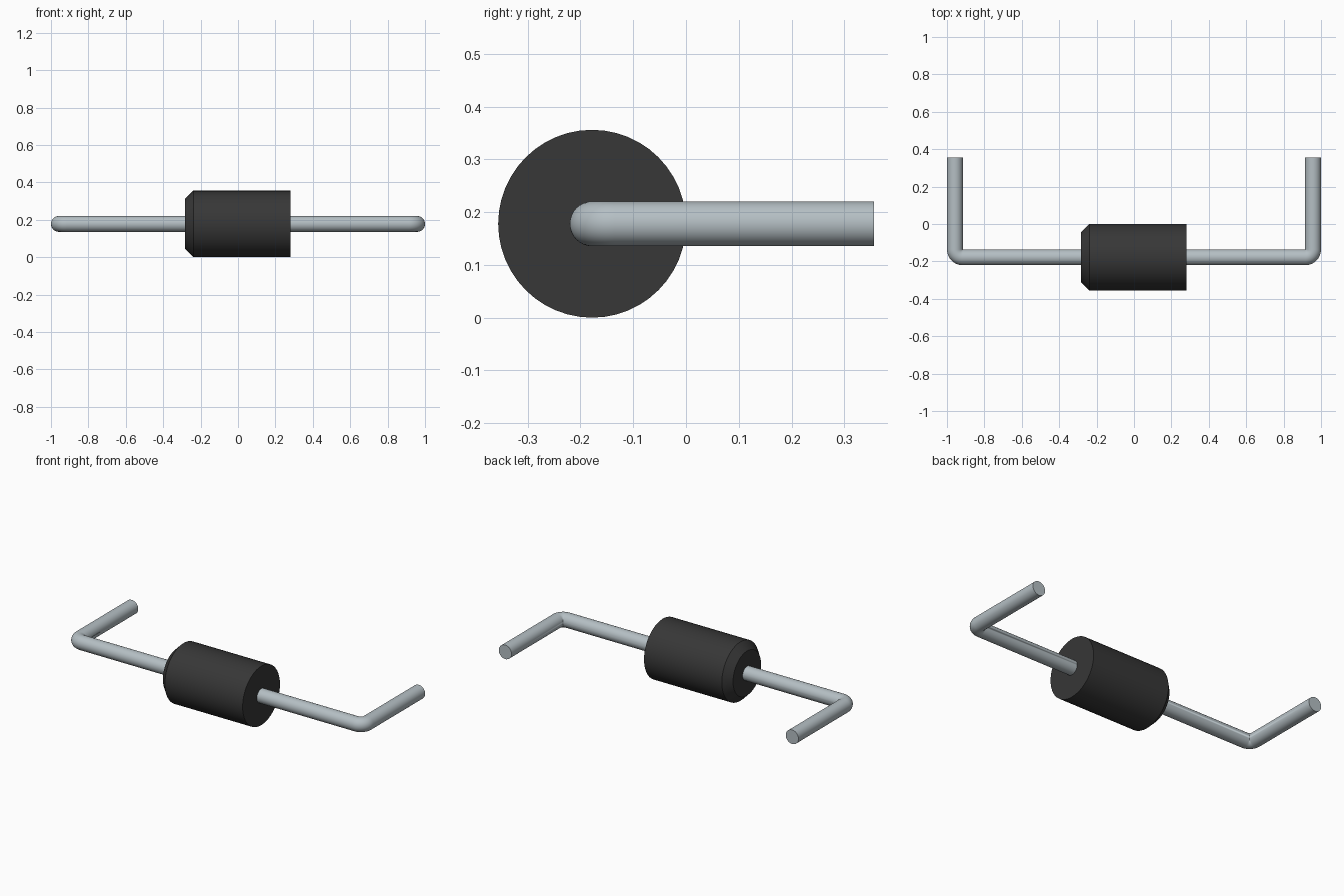
import bpy, bmesh, math
from mathutils import Vector

cube = bpy.data.objects.get("Cube")
if cube:
    bpy.data.objects.remove(cube, do_unlink=True)

AXIS_Y, AXIS_Z = -0.178, 0.178   # centre line of the body
BODY_R, WIRE_R = 0.178, 0.0425
WIRE_SIDES, BODY_SIDES = 32, 48


def material(name, color):
    m = bpy.data.materials.new(name)
    m.use_nodes = True
    m.diffuse_color = color
    m.node_tree.nodes["Principled BSDF"].inputs["Base Color"].default_value = color
    return m


def make_object(name, bm, mat):
    bmesh.ops.recalc_face_normals(bm, faces=bm.faces)
    mesh = bpy.data.meshes.new(name)
    bm.to_mesh(mesh)
    bm.free()
    mesh.materials.append(mat)
    obj = bpy.data.objects.new(name, mesh)
    bpy.context.collection.objects.link(obj)
    bpy.ops.object.select_all(action='DESELECT')
    obj.select_set(True)
    bpy.context.view_layer.objects.active = obj
    bpy.ops.object.shade_smooth_by_angle(angle=math.radians(30))
    return obj


def ring(bm, center, out, radius, sides):
    """Circle of vertices in the plane spanned by out and z."""
    up = Vector((0, 0, 1))
    angles = [2 * math.pi * i / sides for i in range(sides)]
    return [bm.verts.new(center + radius * (math.cos(a) * out + math.sin(a) * up))
            for a in angles]


def bridge(bm, rings):
    for a, b in zip(rings, rings[1:]):
        n = len(a)
        for i in range(n):
            j = (i + 1) % n
            bm.faces.new((a[i], a[j], b[j], b[i]))


black = material("black_plastic", (0.038, 0.038, 0.038, 1))
metal = material("tinned_metal", (0.46, 0.52, 0.55, 1))

# Body: cylinder with a chamfer marking one end
bm = bmesh.new()
front = Vector((0, -1, 0))
profile = [(-0.283, BODY_R - 0.044), (-0.239, BODY_R), (0.28, BODY_R)]
rings = [ring(bm, Vector((x, AXIS_Y, AXIS_Z)), front, r, BODY_SIDES) for x, r in profile]
bridge(bm, rings)
bm.faces.new(rings[0])
bm.faces.new(rings[-1])
make_object("body", bm, black)

# Wire lead: straight run, tight elbow pivoting on its inner corner, bent leg
bm = bmesh.new()
pivot = Vector((1 - 2 * WIRE_R, AXIS_Y + WIRE_R, AXIS_Z))
rings = [ring(bm, Vector((0, AXIS_Y, AXIS_Z)), front, WIRE_R, WIRE_SIDES)]
for i in range(13):
    a = math.radians(-90 + 90 * i / 12)
    out = Vector((math.cos(a), math.sin(a), 0))
    rings.append(ring(bm, pivot + WIRE_R * out, out, WIRE_R, WIRE_SIDES))
rings.append(ring(bm, Vector((1 - WIRE_R, 0.356, AXIS_Z)), Vector((1, 0, 0)), WIRE_R, WIRE_SIDES))
bridge(bm, rings)
bm.faces.new(rings[-1])
bmesh.ops.remove_doubles(bm, verts=bm.verts, dist=1e-4)
leads = make_object("wire_leads", bm, metal)
leads.modifiers.new("mirror", 'MIRROR').use_axis = (True, False, False)
